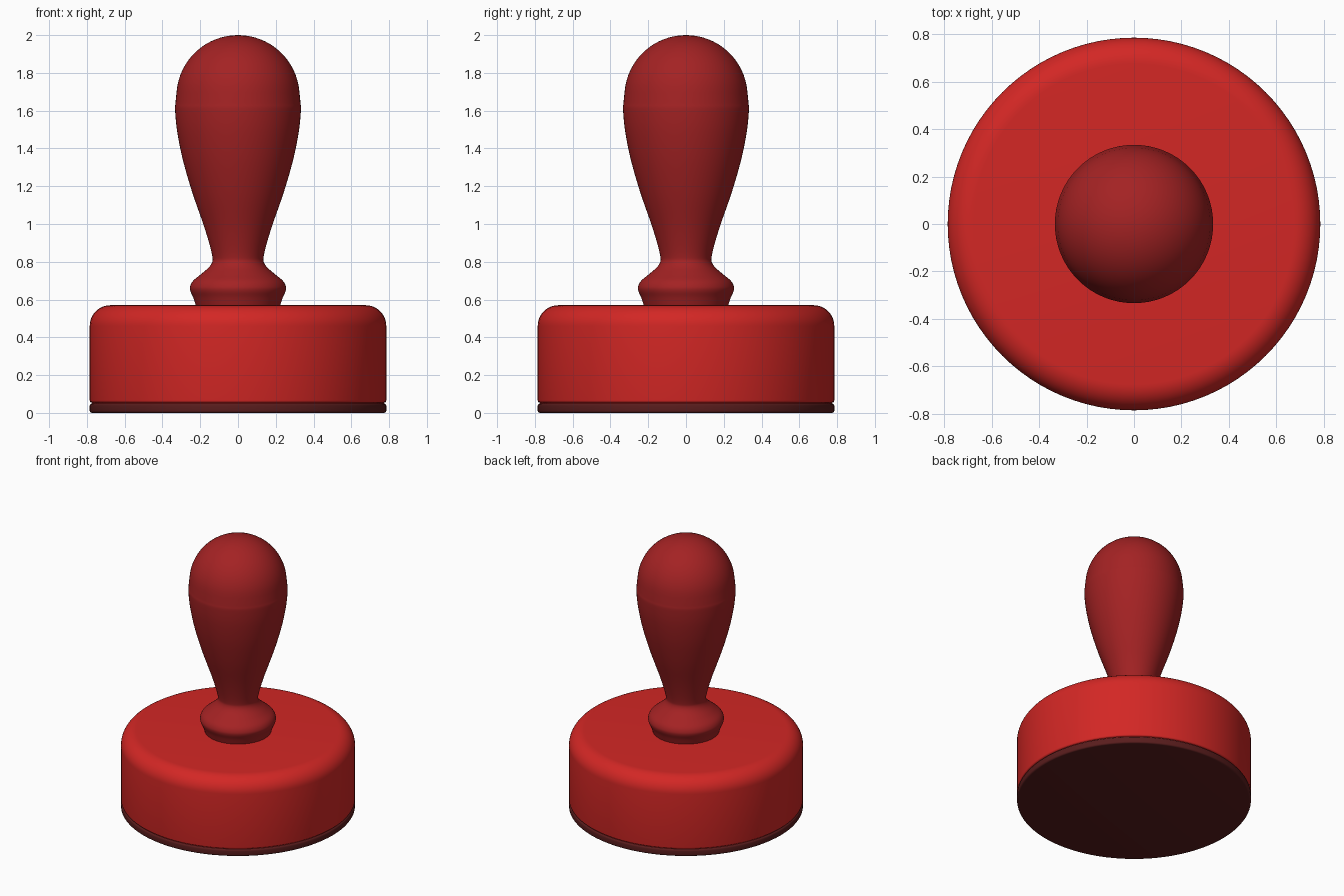
import bpy, bmesh, math
from mathutils import Vector

if "Cube" in bpy.data.objects:
    bpy.data.objects.remove(bpy.data.objects["Cube"])

SEGMENTS = 96


def material(name, rgb):
    mat = bpy.data.materials.new(name)
    mat.diffuse_color = (*rgb, 1)
    mat.use_nodes = True
    mat.node_tree.nodes["Principled BSDF"].inputs["Base Color"].default_value = mat.diffuse_color
    return mat


def arc(cr, cz, rr, rz, a0, a1, n):
    """Elliptical arc of profile points (radius, height)."""
    angles = [math.radians(a0 + (a1 - a0) * i / n) for i in range(n + 1)]
    return [(cr + rr * math.cos(a), cz + rz * math.sin(a)) for a in angles]


def smooth_path(pts, steps=5):
    """Catmull-Rom curve through the profile points."""
    p = [Vector(q) for q in [pts[0], *pts, pts[-1]]]
    out = []
    for a, b, c, d in zip(p, p[1:], p[2:], p[3:]):
        for i in range(steps):
            t = i / steps
            out.append(tuple(0.5 * (2 * b + (c - a) * t + (2 * a - 5 * b + 4 * c - d) * t**2
                                    + (3 * b - a - 3 * c + d) * t**3)))
    return out + [tuple(pts[-1])]


def lathe(name, profile, mat):
    """Spin a profile, running from bottom axis to top axis, around z."""
    bm = bmesh.new()
    verts = [bm.verts.new((max(r, 0), 0, z)) for r, z in profile]
    edges = [bm.edges.new(pair) for pair in zip(verts, verts[1:])]
    bmesh.ops.spin(bm, geom=verts + edges, axis=(0, 0, 1), cent=(0, 0, 0),
                   angle=math.tau, steps=SEGMENTS, use_duplicate=False)
    bmesh.ops.remove_doubles(bm, verts=bm.verts, dist=1e-5)
    bmesh.ops.recalc_face_normals(bm, faces=bm.faces)
    mesh = bpy.data.meshes.new(name)
    bm.to_mesh(mesh)
    bm.free()
    mesh.materials.append(mat)
    obj = bpy.data.objects.new(name, mesh)
    bpy.context.collection.objects.link(obj)
    bpy.ops.object.select_all(action='DESELECT')
    obj.select_set(True)
    bpy.context.view_layer.objects.active = obj
    bpy.ops.object.shade_smooth_by_angle(angle=math.radians(35))
    return obj


# Stamping pad: thin disc with softened rims
R = 0.785
lathe("stamp_pad",
      [(0, 0)] + arc(R - 0.012, 0.012, 0.012, 0.012, -90, 0, 4)
      + arc(R - 0.012, 0.038, 0.012, 0.012, 0, 90, 4) + [(0, 0.05)],
      material("pad_dark_red", (0.10, 0.012, 0.012)))

# Base: thick disc with a large rounded upper edge
lathe("stamp_base",
      [(0, 0.05), (R - 0.012, 0.05)] + arc(R - 0.012, 0.066, 0.012, 0.012, -90, 0, 4)
      + arc(R - 0.11, 0.46, 0.11, 0.11, 0, 90, 12) + [(0, 0.57)],
      material("base_red", (0.65, 0.02, 0.018)))

# Handle: collar bead, narrow neck, swelling grip and domed top
collar_and_grip = smooth_path([
    (0.222, 0.565), (0.237, 0.61), (0.252, 0.645), (0.253, 0.67), (0.237, 0.70),
    (0.195, 0.735), (0.155, 0.77), (0.136, 0.80), (0.136, 0.83), (0.153, 0.90),
    (0.184, 1.00), (0.243, 1.17), (0.292, 1.34), (0.322, 1.49), (0.333, 1.60),
    (0.331, 1.64), (0.325, 1.70)])
dome = arc(0, 1.675, 0.326, 0.325, 4.5, 90, 16)
lathe("handle", [(0, 0.565)] + collar_and_grip + dome[1:],
      material("handle_dark_red", (0.37, 0.016, 0.017)))
